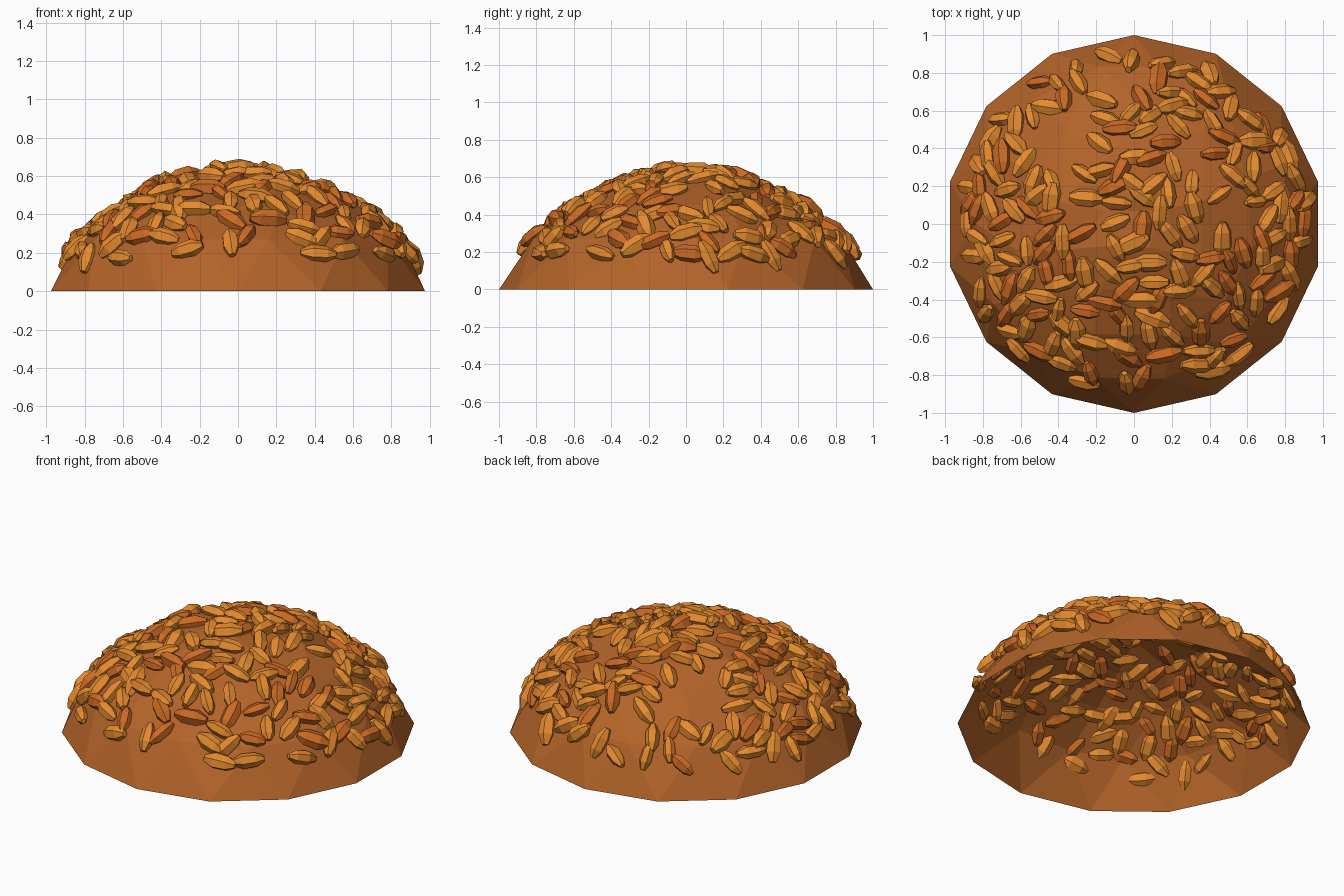
import bpy, bmesh, math, random
from mathutils import Vector, Matrix
from mathutils.bvhtree import BVHTree

if "Cube" in bpy.data.objects:
    bpy.data.objects.remove(bpy.data.objects["Cube"])

rng = random.Random(11)


def material(name, rgb):
    m = bpy.data.materials.new(name)
    m.diffuse_color = (*rgb, 1)
    m.use_nodes = True
    m.node_tree.nodes["Principled BSDF"].inputs["Base Color"].default_value = m.diffuse_color
    return m


crust = material("crust", (0.45, 0.125, 0.022))
seed_mats = [material("light_seed", (0.78, 0.255, 0.028)),
             material("dark_seed", (0.60, 0.145, 0.018))]


def make_object(name, bm, mats):
    me = bpy.data.meshes.new(name)
    bm.to_mesh(me)
    for m in mats:
        me.materials.append(m)
    ob = bpy.data.objects.new(name, me)
    bpy.context.collection.objects.link(ob)
    return ob


# Open faceted dome: hull over irregular rings (radius, height, count)
bm = bmesh.new()
RINGS = [(1.0, 0.0, 14), (0.845, 0.27, 14), (0.63, 0.445, 11),
         (0.39, 0.565, 8), (0.15, 0.63, 5)]
for i, (r, z, n) in enumerate(RINGS):
    for k in range(n):
        wob = 0 if i == 0 else 1
        a = math.pi / 2 + (k + 0.5 * (i % 2) + wob * rng.uniform(-.15, .15)) * math.tau / n
        rr = r + wob * rng.uniform(-.012, .012)
        bm.verts.new((rr * math.cos(a), rr * math.sin(a), z))
bmesh.ops.convex_hull(bm, input=bm.verts[:])
under = [f for f in bm.faces if all(v.co.z < 1e-4 for v in f.verts)]
bmesh.ops.delete(bm, geom=under, context='FACES')
for v in bm.verts:
    if v.co.z > 0.3:
        v.co.z += rng.uniform(-.02, .012)
bmesh.ops.recalc_face_normals(bm, faces=bm.faces[:])
if sum(f.normal.z for f in bm.faces) < 0:
    bmesh.ops.reverse_faces(bm, faces=bm.faces[:])
tree = BVHTree.FromBMesh(bm)
make_object("bun_crust", bm, [crust])
bm.free()

# Six-sided pointed seeds
SEED = [(-0.09, 0.018), (-0.045, 0.044), (0.03, 0.048), (0.085, 0.02)]


def add_seed(bm, matrix, mat):
    rings = [[bm.verts.new(matrix @ Vector((x, r * math.cos(k * math.tau / 6),
                                            r * .85 * math.sin(k * math.tau / 6))))
              for k in range(6)] for x, r in SEED]
    faces = [bm.faces.new(rings[0][::-1]), bm.faces.new(rings[-1])]
    for a, b in zip(rings, rings[1:]):
        for k in range(6):
            j = (k + 1) % 6
            faces.append(bm.faces.new((a[k], a[j], b[j], b[k])))
    for f in faces:
        f.material_index = mat


# Bare patches of crust: x, y, radius
BARE = [(-.38, .42, .19), (.28, .40, .11), (.48, .04, .1), (.2, -.85, .15),
        (-.12, -.78, .09), (.72, -.62, .16), (-.15, -.52, .07), (-.72, .78, .2),
        (.55, .45, .08), (-.62, -.02, .07), (.3, -.42, .06), (.88, .42, .07)]

bm = bmesh.new()
placed = []
tries = 0
while len(placed) < 190 and tries < 20000:
    tries += 1
    x, y = rng.uniform(-.95, .95), rng.uniform(-.95, .95)
    hit, nrm, _, _ = tree.ray_cast(Vector((x, y, 2)), Vector((0, 0, -1)))
    if hit is None or hit.z < 0.165 or rng.random() > 0.45 / abs(nrm.z):
        continue
    if any(math.hypot(x - bx, y - by) < br for bx, by, br in BARE):
        continue
    if any((hit - p).length < 0.082 for p in placed):
        continue
    placed.append(hit)
    if nrm.z < 0:
        nrm = -nrm
    mat = Matrix.Translation(hit + nrm * 0.012) @ nrm.to_track_quat('Z', 'Y').to_matrix().to_4x4()
    mat = mat @ Matrix.Rotation(rng.uniform(0, math.tau), 4, 'Z')
    mat = mat @ Matrix.Rotation(rng.uniform(-.2, .2), 4, 'Y')
    mat = mat @ Matrix.Rotation(rng.uniform(0, math.tau), 4, 'X')
    mat = mat @ Matrix.Scale(rng.uniform(.85, 1.12), 4)
    add_seed(bm, mat, 1 if rng.random() < .27 else 0)
bmesh.ops.recalc_face_normals(bm, faces=bm.faces[:])
make_object("sesame_seeds", bm, seed_mats)
bm.free()
